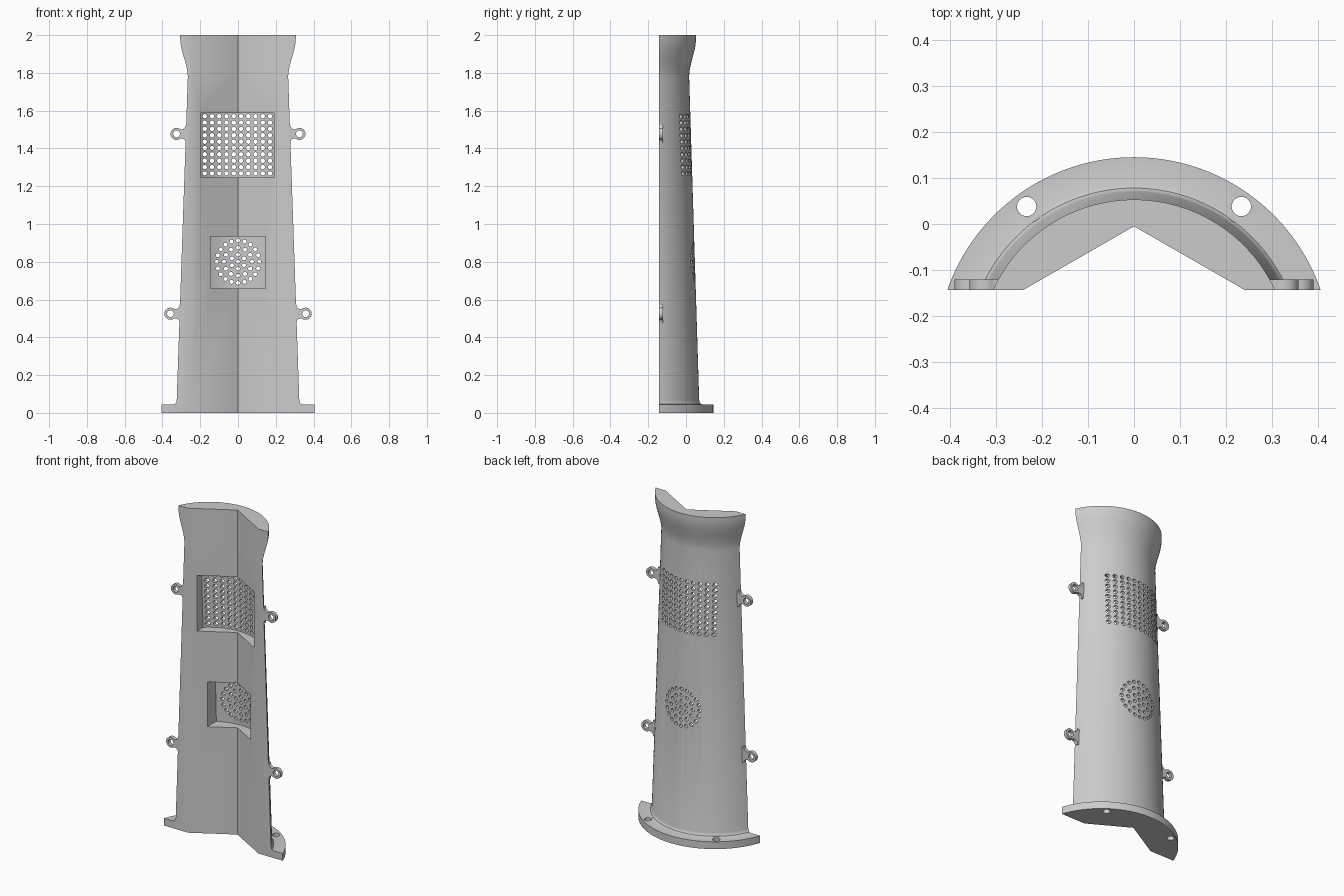
import bpy
import bmesh
from math import sin, cos, pi, sqrt, acos

cube = bpy.data.objects.get("Cube")
if cube:
    bpy.data.objects.remove(cube, do_unlink=True)

AXIS_Y = -0.284     # axis of the revolved outer surface
FRONT_Y = -0.143    # flat front plane
WALL = 0.018        # thickness of the perforated walls

grey = bpy.data.materials.new("plain grey")
grey.use_nodes = True
grey.diffuse_color = (0.6, 0.6, 0.6, 1)
grey.node_tree.nodes["Principled BSDF"].inputs["Base Color"].default_value = (0.6, 0.6, 0.6, 1)


def loft(bm, rings):
    """Closed solid through rings of equal point count."""
    vs = [[bm.verts.new(p) for p in ring] for ring in rings]
    n = len(vs[0])
    for a, b in zip(vs, vs[1:]):
        for i in range(n):
            j = (i + 1) % n
            bm.faces.new((a[i], a[j], b[j], b[i]))
    bm.faces.new(vs[0][::-1])
    bm.faces.new(vs[-1])


def make(name, solids):
    bm = bmesh.new()
    for rings in solids:
        loft(bm, rings)
    bmesh.ops.recalc_face_normals(bm, faces=bm.faces[:])
    mesh = bpy.data.meshes.new(name)
    bm.to_mesh(mesh)
    bm.free()
    mesh.materials.append(grey)
    obj = bpy.data.objects.new(name, mesh)
    bpy.context.collection.objects.link(obj)
    return obj


def activate(obj):
    bpy.ops.object.select_all(action='DESELECT')
    obj.select_set(True)
    bpy.context.view_layer.objects.active = obj


def cut(obj, solids):
    cutter = make("cutter", solids)
    cutter.hide_render = True
    mod = obj.modifiers.new("cut", 'BOOLEAN')
    mod.operation = 'DIFFERENCE'
    mod.solver = 'EXACT'
    mod.object = cutter
    activate(obj)
    bpy.ops.object.modifier_apply(modifier=mod.name)
    bpy.data.objects.remove(cutter, do_unlink=True)


def finish(obj):
    activate(obj)
    bpy.ops.object.shade_smooth_by_angle(angle=pi / 6)


def circle(r, n):
    return [(r * cos(2 * pi * i / n), r * sin(2 * pi * i / n)) for i in range(n)]


def rod_y(x, z, r, y0, y1, n=14):
    return [[(x + u, y, z + v) for u, v in circle(r, n)] for y in (y0, y1)]


def rod_z(x, y, r, z0, z1, n=32):
    return [[(x + u, y + v, z) for u, v in circle(r, n)] for z in (z0, z1)]


def radius(z):
    """Outer radius of the tapered shaft."""
    return 0.354 - 0.031 * (z - 0.06)


def section(r, z, n=64):
    """Arc at the back, flat lips and a vee groove at the front."""
    a = acos((FRONT_Y - AXIS_Y) / r)
    ring = [(r * sin(a - 2 * a * i / n), AXIS_Y + r * cos(a - 2 * a * i / n), z)
            for i in range(n + 1)]
    return ring + [(-0.24, FRONT_Y, z), (0, -0.005, z), (0.24, FRONT_Y, z)]


def pocket(x0, x1, z0, z1, n=24):
    """Box whose far side follows the curved shaft."""
    rings = []
    for z in (z0, z1):
        r = radius(z) - WALL
        xs = [x0 + (x1 - x0) * i / n for i in range(n + 1)]
        rings.append([(x0, -0.5, z)] + [(x, AXIS_Y + sqrt(r * r - x * x), z) for x in xs]
                     + [(x1, -0.5, z)])
    return rings


# Shaft with foot flange, fillet, taper and flared top
profile = [(0.429, 0), (0.429, 0.045), (0.370, 0.045), (0.362, 0.048),
           (0.357, 0.055), (radius(0.066), 0.066), (radius(1.78), 1.78)]
for i in range(1, 11):
    t = i / 10
    profile.append((radius(1.78) + 0.036 * t * t * (3 - 2 * t), 1.78 + 0.2 * t))
profile.append((0.337, 2.0))
shaft = make("shaft", [[section(r, z) for r, z in profile]])

# Flange bolt holes with clearance in the fillet
cut(shaft, [rod_z(s * 0.233, 0.038, 0.021, -0.1, 0.2) for s in (-1, 1)])
cut(shaft, [rod_z(s * 0.233, 0.038, 0.037, 0.0451, 0.2) for s in (-1, 1)])

# Recessed pockets
cut(shaft, [pocket(-0.197, 0.19, 1.245, 1.588), pocket(-0.146, 0.146, 0.658, 0.934)])

# Square grid of vents and round pattern of vents
vents = [rod_y(-0.176 + 0.0384 * i, 1.268 + 0.0336 * j, 0.0115, -0.6, 0.3)
         for i in range(10) for j in range(10)]
vents.append(rod_y(0, 0.8, 0.0105, -0.6, 0.3))
for r, count in ((0.037, 6), (0.074, 12), (0.112, 20)):
    for u, v in circle(r, count):
        vents.append(rod_y(v, 0.8 + u, 0.0105, -0.6, 0.3))
cut(shaft, vents)
finish(shaft)


# Side lugs with filleted roots
def lug(name, side, z):
    r = radius(z)
    edge = sqrt(r * r - (FRONT_Y - AXIS_Y) ** 2)
    cx = edge + 0.049
    upper = [(edge - 0.03, 0.05), (edge - 0.001, 0.05)]
    for i in range(1, 6):
        a = pi / 2 * i / 5
        upper.append((edge + 0.024 * (1 - cos(a)), 0.048 - 0.024 * sin(a)))
    arc = [(cx + 0.032 * cos(a), 0.032 * sin(a))
           for a in [2.25 - 4.5 * i / 24 for i in range(25)]]
    outline = upper + arc + [(x, -h) for x, h in reversed(upper)]
    obj = make(name, [[[(side * x, y, z + h) for x, h in outline]
                       for y in (FRONT_Y, -0.121)]])
    cut(obj, [rod_y(side * cx, z, 0.018, -0.3, 0.1, 24)])
    finish(obj)


for side, word in ((1, "left"), (-1, "right")):
    lug(word + "_upper_lug", side, 1.477)
    lug(word + "_lower_lug", side, 0.525)
